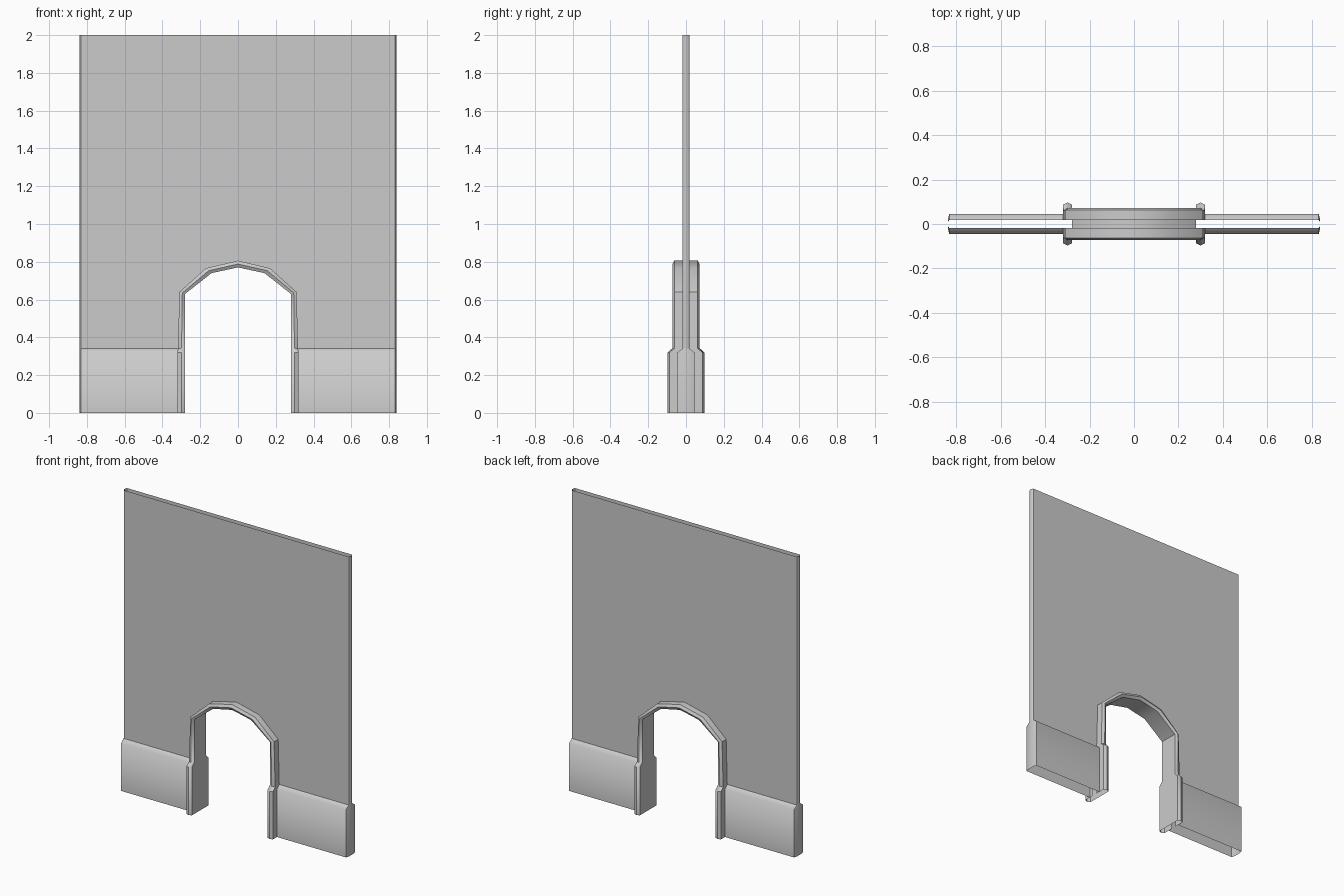
import bpy
import bmesh
import math

default = bpy.data.objects.get("Cube")
if default:
    bpy.data.objects.remove(default, do_unlink=True)

GREY = (0.6, 0.6, 0.6, 1)
plaster = bpy.data.materials.new("plain grey")
plaster.use_nodes = True
plaster.diffuse_color = GREY
plaster.node_tree.nodes["Principled BSDF"].inputs["Base Color"].default_value = GREY

EDGE, END = 0.832, 0.838      # where the end chamfer starts and stops
WALL, BASE = 0.018, 0.046     # half thicknesses
SHOULDER, BASE_TOP, TOP = 0.32, 0.34, 2.0


def build(name, grids, polygons=(), angle=30):
    """Make an object from grids of points (rows of equal length) and polygons."""
    bm = bmesh.new()
    for grid in grids:
        rows = [[bm.verts.new(p) for p in row] for row in grid]
        for a, b in zip(rows, rows[1:]):
            for i in range(len(a) - 1):
                bm.faces.new((a[i], a[i + 1], b[i + 1], b[i]))
    for polygon in polygons:
        bm.faces.new([bm.verts.new(p) for p in polygon])
    bmesh.ops.remove_doubles(bm, verts=bm.verts, dist=0.0002)
    bmesh.ops.recalc_face_normals(bm, faces=bm.faces)
    mesh = bpy.data.meshes.new(name)
    bm.to_mesh(mesh)
    bm.free()
    mesh.materials.append(plaster)
    obj = bpy.data.objects.new(name, mesh)
    bpy.context.collection.objects.link(obj)
    bpy.ops.object.select_all(action='DESELECT')
    obj.select_set(True)
    bpy.context.view_layer.objects.active = obj
    bpy.ops.object.shade_smooth_by_angle(angle=math.radians(angle))
    return obj


# Arch stations: inner x, z, outer x, z, half depth
half = [
    (0.28, 0, 0.32, 0, 0.097),
    (0.28, SHOULDER, 0.32, SHOULDER, 0.097),
    (0.28, 0.345, 0.318, BASE_TOP, 0.072),
    (0.28, 0.63, 0.31, 0.64, 0.072),
    (0.14, 0.74, 0.17, 0.766, 0.072),
]
crown = [(0, 0.77, 0, 0.806, 0.072)]
stations = half + crown + [(-a, b, -c, d, e) for a, b, c, d, e in reversed(half)]


def arch_section(ix, iz, ox, oz, depth):
    """Trim cross-section with a softly raised front and back."""
    mx, mz, lip = (ix + ox) / 2, (iz + oz) / 2, depth - 0.01
    front = [(ox, -WALL, oz), (ox, -lip, oz), (mx, -depth, mz), (ix, -lip, iz)]
    return front + [(x, -y, z) for x, y, z in reversed(front)]


build("arch_trim", [[arch_section(*s) for s in stations]], angle=45)

# Wall panel: two sheets around the opening, chamfered ends, open top
opening = [(s[2], s[3]) for s in stations[2:-2]]
outline = [(EDGE, BASE_TOP), (EDGE, TOP), (-EDGE, TOP), (-EDGE, BASE_TOP)]
outline += list(reversed(opening))
sheets = [[(x, y, z) for x, z in outline] for y in (-WALL, WALL)]
end_path = [(EDGE, -WALL), (END, -WALL / 2), (END, WALL / 2), (EDGE, WALL)]
ends = [[[(s * x, y, z) for x, y in end_path] for z in (BASE_TOP, TOP)]
        for s in (-1, 1)]
build("wall_panel", ends, sheets)

# Skirting on each side of the opening, open underneath
for side, label in ((1, "left"), (-1, "right")):
    profile = [(BASE, 0), (BASE, SHOULDER), (WALL, BASE_TOP)]
    grids = [[[(side * x, s * y, z) for y, z in profile] for x in (0.319, EDGE)]
             for s in (-1, 1)]
    # chamfered outer end
    grids.append([[(side * EDGE, -y, z), (side * END, -y / 2, z),
                   (side * END, y / 2, z), (side * EDGE, y, z)]
                  for y, z in profile])
    build(label + "_skirting", grids, angle=60)
